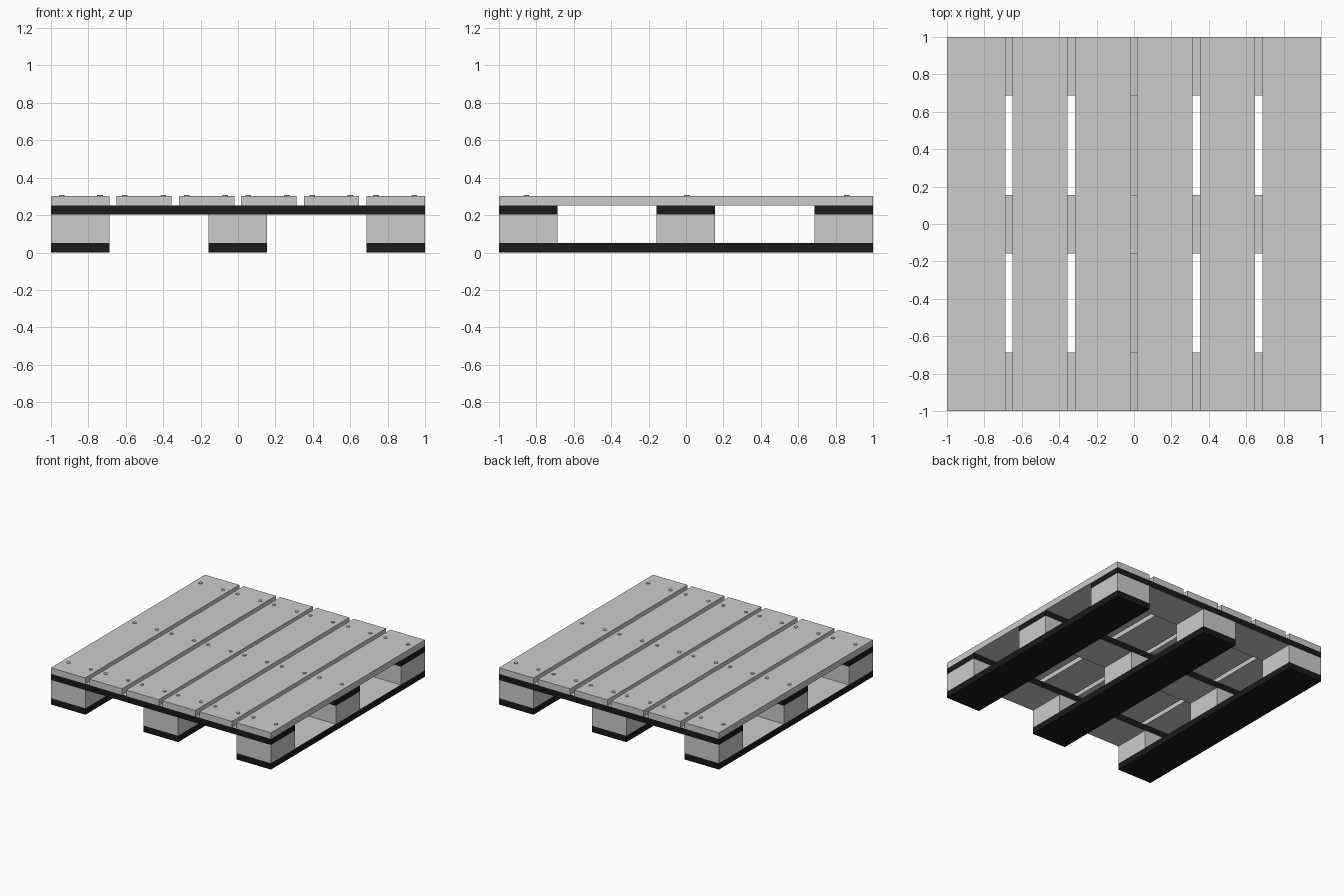
import bpy, bmesh
from mathutils import Matrix

if "Cube" in bpy.data.objects:
    bpy.data.objects.remove(bpy.data.objects["Cube"])

grey = bpy.data.materials.new("wood_grey")
grey.diffuse_color = (0.8, 0.8, 0.8, 1)
grey.use_nodes = True
grey.node_tree.nodes["Principled BSDF"].inputs["Base Color"].default_value = grey.diffuse_color
black = bpy.data.materials.new("edge_black")
black.diffuse_color = (0.01, 0.01, 0.01, 1)
black.use_nodes = True
black.node_tree.nodes["Principled BSDF"].inputs["Base Color"].default_value = black.diffuse_color


def box(name, x, y, z, is_black=None):
    """Box from ranges; is_black(normal) picks the painted faces."""
    mesh = bpy.data.meshes.new(name)
    bm = bmesh.new()
    size = [r[1] - r[0] for r in (x, y, z)]
    mid = [(r[0] + r[1]) / 2 for r in (x, y, z)]
    bmesh.ops.create_cube(bm, size=1, matrix=Matrix.Translation(mid) @ Matrix.Diagonal((*size, 1)))
    if is_black:
        mesh.materials.append(grey)
        mesh.materials.append(black)
        bm.normal_update()
        for f in bm.faces:
            f.material_index = int(is_black(f.normal))
    bm.to_mesh(mesh)
    bm.free()
    ob = bpy.data.objects.new(name, mesh)
    bpy.context.collection.objects.link(ob)
    return ob


rows = [(-1, -0.686), (-0.158, 0.156), (0.686, 1)]
full = (-1, 1)

# Bottom runners: painted everywhere except the top face
for i, x in enumerate(rows):
    box(f"bottom_runner_{i}", x, full, (0, 0.052), lambda n: n.z < 0.5)
    # Spacer blocks
    for j, y in enumerate(rows):
        box(f"spacer_block_{i}_{j}", x, y, (0.052, 0.202))

# Cross boards: painted edges only
for j, y in enumerate(rows):
    box(f"cross_board_{j}", full, y, (0.202, 0.252), lambda n: abs(n.z) < 0.5)

# Deck boards
decks = [(-1, -0.688), (-0.65, -0.355), (-0.315, -0.02),
         (0.015, 0.312), (0.352, 0.646), (0.686, 1)]
for i, x in enumerate(decks):
    box(f"deck_board_{i}", x, full, (0.252, 0.302))

# Nail heads: two per deck board on each cross board
mesh = bpy.data.meshes.new("nail_heads")
bm = bmesh.new()
for nx in (-0.943, -0.605, -0.273, 0.055, 0.396, 0.738):
    for x in (nx, nx + 0.205):
        for y in (-0.855, 0.003, 0.86):
            bmesh.ops.create_cone(bm, cap_ends=True, segments=8, radius1=0.015, radius2=0.015,
                                  depth=0.012, matrix=Matrix.Translation((x, y, 0.301)))
bm.to_mesh(mesh)
bm.free()
bpy.context.collection.objects.link(bpy.data.objects.new("nail_heads", mesh))
